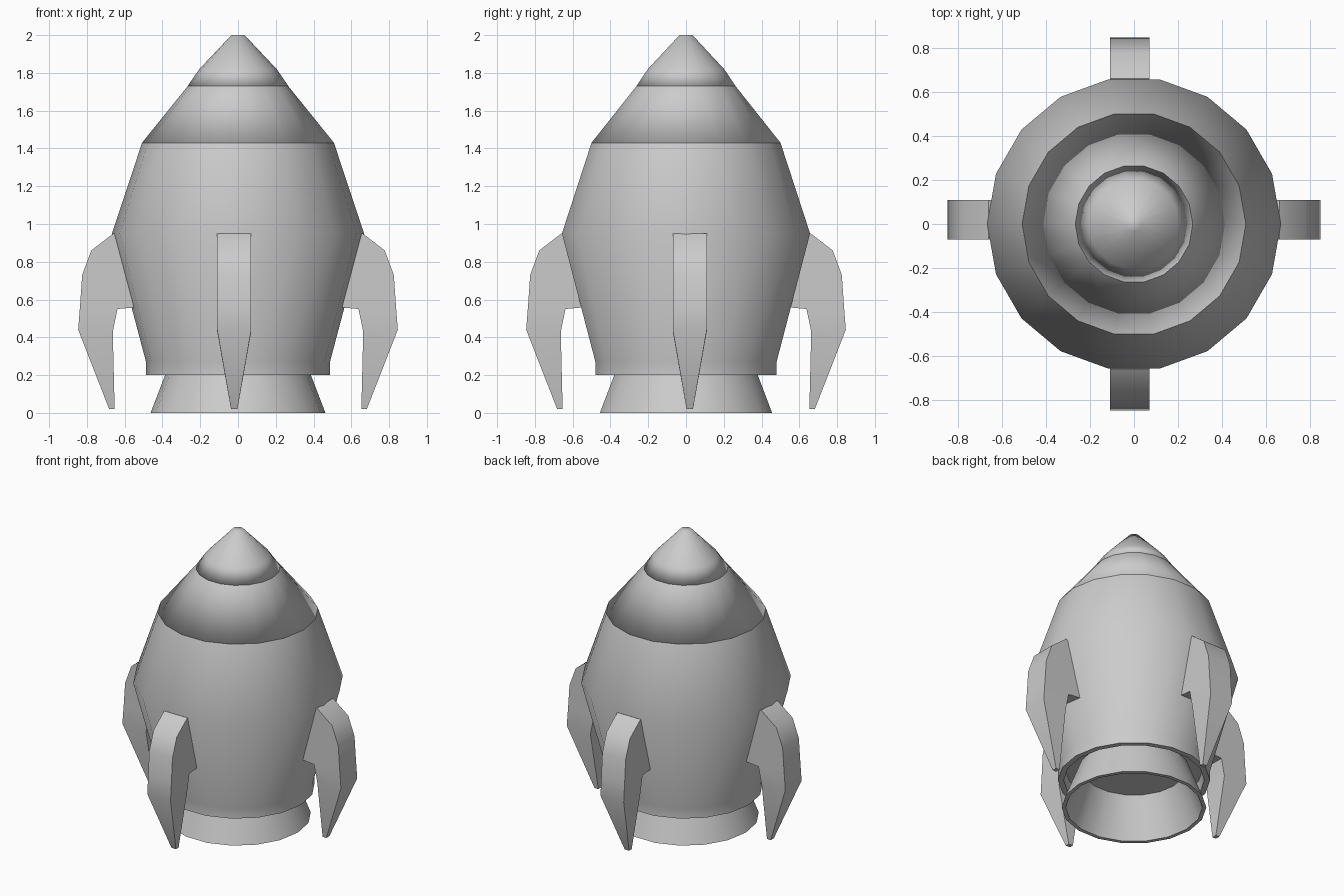
import bpy, bmesh, math

if "Cube" in bpy.data.objects:
    bpy.data.objects.remove(bpy.data.objects["Cube"])

SIDES = 18


def make_object(name, bm):
    bmesh.ops.recalc_face_normals(bm, faces=bm.faces)
    mesh = bpy.data.meshes.new(name)
    bm.to_mesh(mesh)
    bm.free()
    obj = bpy.data.objects.new(name, mesh)
    bpy.context.collection.objects.link(obj)
    return obj


def shade(obj, angle=None):
    bpy.ops.object.select_all(action='DESELECT')
    obj.select_set(True)
    bpy.context.view_layer.objects.active = obj
    if angle is None:
        bpy.ops.object.shade_smooth()
    else:
        bpy.ops.object.shade_smooth_by_angle(angle=math.radians(angle))


def lathe(name, profile, angle=None, cap_first=False, cap_last=False, closed=False):
    """Revolve (radius, z) points around z."""
    bm = bmesh.new()
    rings = []
    for r, z in profile:
        rings.append([bm.verts.new((r * math.cos(2 * math.pi * i / SIDES),
                                    r * math.sin(2 * math.pi * i / SIDES), z))
                      for i in range(SIDES)])
    pairs = list(zip(rings, rings[1:]))
    if closed:
        pairs.append((rings[-1], rings[0]))
    for a, b in pairs:
        for i in range(SIDES):
            j = (i + 1) % SIDES
            bm.faces.new((a[i], a[j], b[j], b[i]))
    if cap_first:
        bm.faces.new(rings[0][::-1])
    if cap_last:
        bm.faces.new(rings[-1])
    obj = make_object(name, bm)
    shade(obj, angle)
    return obj


# Hull with a recessed floor inside its bottom lip
lathe("hull", [(0.44, 0.28), (0.45, 0.2), (0.487, 0.2), (0.487, 0.27),
               (0.667, 0.95), (0.508, 1.43)], 50, cap_first=True, cap_last=True)

# Nose section and tip, smooth right over their lower rims
lathe("nose_section", [(0.508, 1.43), (0.262, 1.735)], cap_first=True)
lathe("nose_tip", [(0.267, 1.73), (0.205, 1.82), (0.035, 2.0)],
      cap_first=True, cap_last=True)

# Hollow flared engine nozzle
lathe("engine_nozzle", [(0.355, 0.28), (0.463, 0.0), (0.437, 0.0), (0.33, 0.28)],
      40, closed=True)

# Fin cross-sections: outer x, outer z, inner x, inner z, half width
FIN = [(0.66, 0.95, 0.60, 0.93, 0.09),
       (0.777, 0.86, 0.57, 0.80, 0.09),
       (0.825, 0.73, 0.53, 0.56, 0.09),
       (0.836, 0.57, 0.638, 0.55, 0.09),
       (0.846, 0.44, 0.663, 0.43, 0.09),
       (0.682, 0.02, 0.653, 0.02, 0.017)]


def fin(name, turn, shift):
    bm = bmesh.new()
    loops = [[bm.verts.new(p) for p in ((xo, -w, zo), (xo, w, zo), (xi, w, zi), (xi, -w, zi))]
             for xo, zo, xi, zi, w in FIN]
    for a, b in zip(loops, loops[1:]):
        for i in range(4):
            j = (i + 1) % 4
            bm.faces.new((a[i], a[j], b[j], b[i]))
    bm.faces.new(loops[0])
    bm.faces.new(loops[-1])
    obj = make_object(name, bm)
    obj.rotation_euler.z = turn
    obj.location = shift
    shade(obj, 50)


# Four fins, each pair slightly off the centre line
for k, side in enumerate(("right", "back", "left", "front")):
    fin(side + "_fin", k * math.pi / 2, (0, 0.02, 0) if k % 2 == 0 else (-0.02, 0, 0))
